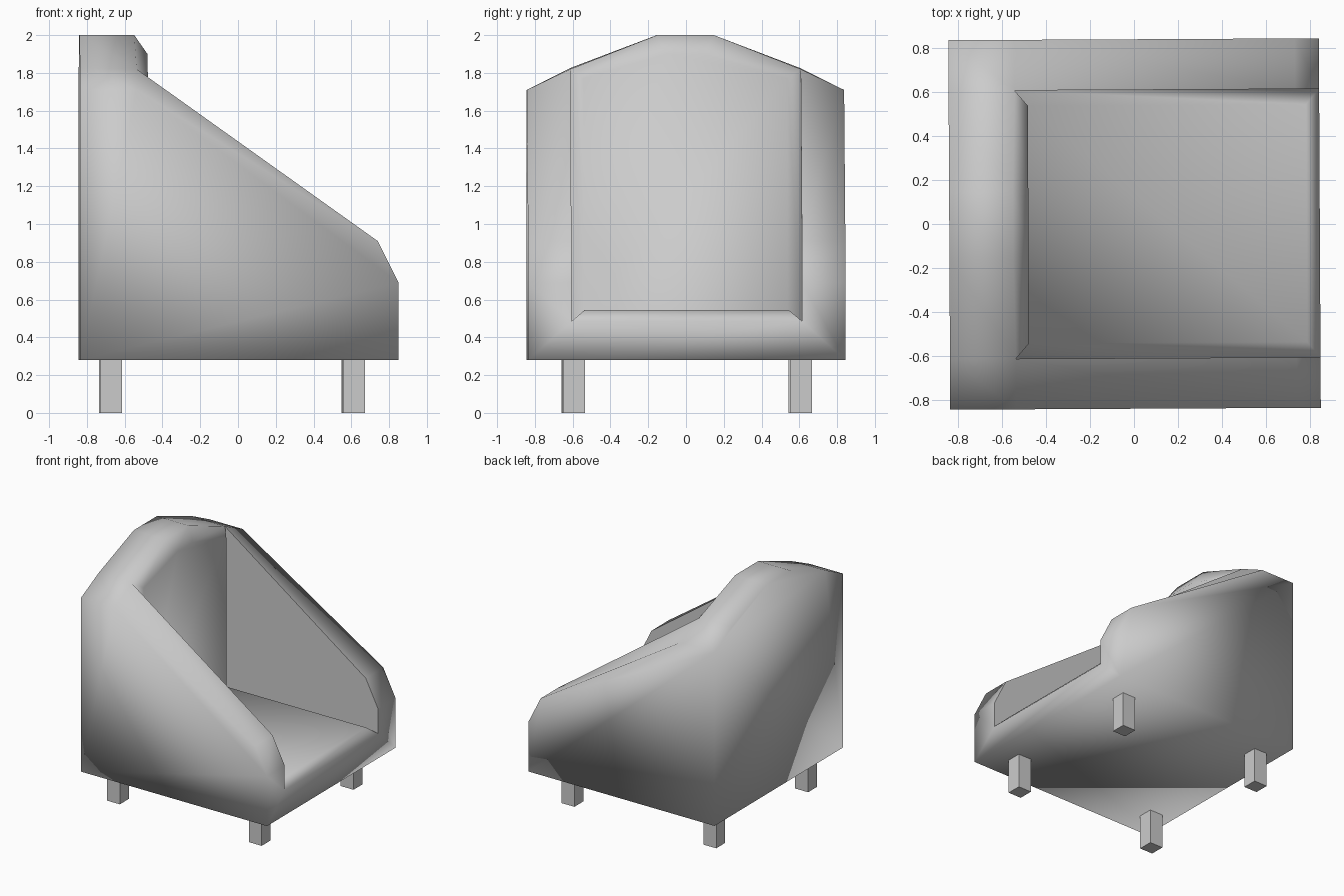
import bpy
import bmesh
from math import radians

if "Cube" in bpy.data.objects:
    bpy.data.objects.remove(bpy.data.objects["Cube"])

# Corner points of the +y half of the chair shell (chair opens towards +x)
P = {
    # rear outline
    "rear_low": (-.84, .84, .28), "rear_side": (-.84, .84, 1.71),
    "rear_shoulder": (-.84, .61, 1.825), "rear_top": (-.84, .15, 2),
    # front rim of the backrest
    "rim_side": (-.54, .84, 1.71), "rim_shoulder": (-.54, .61, 1.82),
    "rim_top": (-.55, .15, 2), "corner": (-.54, .61, .485),
    # padded backrest panel
    "pad_low": (-.48, .54, .545), "pad_shoulder": (-.48, .54, 1.77),
    "pad_top": (-.48, .10, 1.90),
    # arm
    "out_knee": (.735, .84, .91), "out_tip": (.845, .84, .69),
    "out_low": (.845, .84, .28),
    "in_knee": (.735, .61, .91), "in_tip": (.845, .61, .69),
    # seat
    "lip": (.845, .61, .485), "seat_front": (.785, .54, .545),
}

# Faces lying on one side, mirrored to the other
SIDE = [
    "rear_low out_low out_tip out_knee rim_side rear_side",
    "rear_side rim_side rim_shoulder rear_shoulder",
    "rear_shoulder rim_shoulder rim_top rear_top",
    "rim_side out_knee in_knee rim_shoulder",
    "out_knee out_tip in_tip in_knee",
    "rim_shoulder in_knee in_tip lip corner",
    "out_low out_tip in_tip lip",
    "corner lip seat_front pad_low",
    "corner pad_low pad_shoulder rim_shoulder",
    "rim_shoulder pad_shoulder pad_top rim_top",
]
# Half outlines of faces that cross the middle
SPAN = [
    "rear_low rear_side rear_shoulder rear_top",
    "rear_top rim_top", "rim_top pad_top",
    "pad_low pad_shoulder pad_top",
    "pad_low seat_front", "seat_front lip",
    "lip out_low", "out_low rear_low",
]
# Seams that stay crisp
SEAM = "rim_shoulder in_knee in_tip lip corner rim_shoulder".split()


def finish(bm, name):
    bmesh.ops.recalc_face_normals(bm, faces=bm.faces)
    mesh = bpy.data.meshes.new(name)
    bm.to_mesh(mesh)
    bm.free()
    ob = bpy.data.objects.new(name, mesh)
    ob.rotation_euler.z = radians(.3)
    bpy.context.collection.objects.link(ob)
    return ob


# Upholstered shell
bm = bmesh.new()
V = [{k: bm.verts.new((x, s * y, z)) for k, (x, y, z) in P.items()} for s in (1, -1)]
for names in SIDE:
    keys = names.split()
    bm.faces.new([V[0][k] for k in keys])
    bm.faces.new([V[1][k] for k in reversed(keys)])
for names in SPAN:
    keys = names.split()
    bm.faces.new([V[0][k] for k in keys] + [V[1][k] for k in reversed(keys)])
for f in bm.faces:
    f.smooth = True
for side in V:
    for a, b in zip(SEAM, SEAM[1:]):
        bm.edges.get((side[a], side[b])).smooth = False
bm.edges.get((V[0]["pad_low"], V[1]["pad_low"])).smooth = False
finish(bm, "armchair_shell")

# Four square legs
for end, x in (("rear", -.675), ("front", .61)):
    for side, y in (("left", .605), ("right", -.597)):
        bm = bmesh.new()
        bmesh.ops.create_cube(bm, size=1)
        bmesh.ops.scale(bm, vec=(.117, .117, .28), verts=bm.verts)
        bmesh.ops.translate(bm, vec=(x, y, .14), verts=bm.verts)
        finish(bm, f"{end}_{side}_leg")
